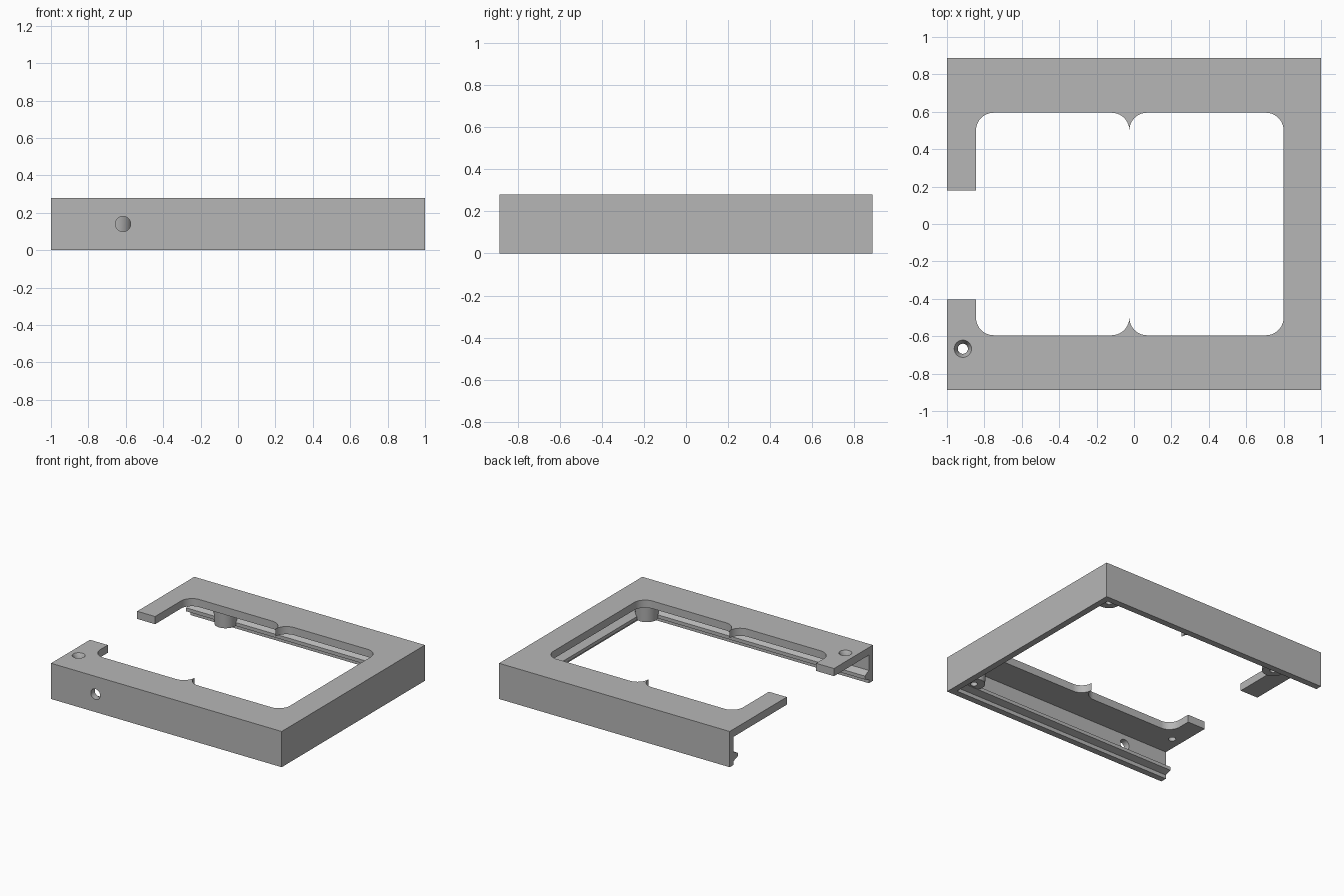
import bpy, bmesh, math
from mathutils import Matrix

cube = bpy.data.objects.get("Cube")
if cube:
    bpy.data.objects.remove(cube, do_unlink=True)

HALF_Y = 0.887
TOP, UNDER = 0.28, 0.22

grey = bpy.data.materials.new("plain grey")
grey.use_nodes = True
grey.diffuse_color = (0.47, 0.47, 0.47, 1)
grey.node_tree.nodes["Principled BSDF"].inputs["Base Color"].default_value = grey.diffuse_color


def finish(name, bm):
    bmesh.ops.recalc_face_normals(bm, faces=bm.faces)
    mesh = bpy.data.meshes.new(name)
    bm.to_mesh(mesh)
    bm.free()
    mesh.materials.append(grey)
    obj = bpy.data.objects.new(name, mesh)
    bpy.context.collection.objects.link(obj)
    return obj


def select(obj):
    bpy.ops.object.select_all(action='DESELECT')
    obj.select_set(True)
    bpy.context.view_layer.objects.active = obj


def smooth(obj):
    select(obj)
    bpy.ops.object.shade_smooth_by_angle(angle=math.radians(35))


def cone(name, r_low, r_high, centre, depth, axis='Z'):
    bm = bmesh.new()
    turn = Matrix.Rotation(math.pi / 2, 4, 'X') if axis == 'Y' else Matrix()
    bmesh.ops.create_cone(bm, cap_ends=True, segments=40, radius1=r_low, radius2=r_high,
                          depth=depth, matrix=Matrix.Translation(centre) @ turn)
    return finish(name, bm)


def cut(obj, cutter):
    cutter.hide_render = True
    select(obj)
    mod = obj.modifiers.new("cut", 'BOOLEAN')
    mod.operation, mod.solver, mod.object = 'DIFFERENCE', 'EXACT', cutter
    bpy.ops.object.modifier_apply(modifier=mod.name)
    bpy.data.objects.remove(cutter, do_unlink=True)


def arc(cx, cy, r, start, end, steps=10):
    angles = [math.radians(start + (end - start) * i / steps) for i in range(steps + 1)]
    return [(cx + r * math.cos(a), cy + r * math.sin(a)) for a in angles]


# Top plate: C-shaped outline whose opening is two rounded bays meeting in cusps
R, LEFT, MID, RIGHT, BAY = 0.095, -0.845, -0.025, 0.8, 0.595
low, high = -BAY + R, BAY - R
outline = [(-1, -0.405), (-1, -HALF_Y), (1, -HALF_Y), (1, HALF_Y), (-1, HALF_Y), (-1, 0.18), (LEFT, 0.18)]
outline += arc(LEFT + R, high, R, 180, 90)
outline += arc(MID - R, high, R, 90, 0)
outline += arc(MID + R, high, R, 180, 90)[1:]
outline += arc(RIGHT - R, high, R, 90, 0)
outline += arc(RIGHT - R, low, R, 0, -90)
outline += arc(MID + R, low, R, 270, 180)
outline += arc(MID - R, low, R, 0, -90)[1:]
outline += arc(LEFT + R, low, R, 270, 180)
outline.append((LEFT, -0.405))

bm = bmesh.new()
face = bm.faces.new([bm.verts.new((x, y, UNDER)) for x, y in outline])
grown = bmesh.ops.extrude_face_region(bm, geom=[face], use_keep_orig=True)
bmesh.ops.translate(bm, vec=(0, 0, TOP - UNDER),
                    verts=[v for v in grown["geom"] if isinstance(v, bmesh.types.BMVert)])
plate = finish("top_plate", bm)
cut(plate, cone("screw_hole_cutter", 0.027, 0.027, (-0.915, -0.667, 0.25), 0.2))
cut(plate, cone("countersink_cutter", 0.025, 0.049, (-0.915, -0.667, 0.263), 0.044))
smooth(plate)

# Skirt: wall and snap ridge section (inset, height) swept round three sides
section = [(0, 0), (0.05, 0), (0.05, 0.03), (0.1, 0.048), (0.1, 0.075), (0.05, 0.1), (0.05, UNDER), (0, UNDER)]
bm = bmesh.new()
rings = []
for end_x, side in ((-1, -1), (1, -1), (1, 1), (-1, 1)):
    rings.append([bm.verts.new((end_x - (d if end_x > 0 else 0), side * (HALF_Y - d), z))
                  for d, z in section])
for a, b in zip(rings, rings[1:]):
    for i in range(len(section)):
        j = (i + 1) % len(section)
        bm.faces.new((a[i], a[j], b[j], b[i]))
bm.faces.new(rings[0])
bm.faces.new(rings[-1])
skirt = finish("side_walls", bm)
cut(skirt, cone("cable_hole_cutter", 0.041, 0.041, (-0.615, -HALF_Y, 0.14), 0.25, 'Y'))
smooth(skirt)

# Tapered screw posts under the plate
for name, x, y in (("back_right_post", -0.65, 0.775),
                   ("back_left_post", 0.875, 0.765),
                   ("front_left_post", 0.865, -0.75)):
    post = cone(name, 0.08, 0.09, (x, y, 0.14), 0.18)
    cut(post, cone("pilot_cutter", 0.025, 0.025, (x, y, 0.1), 0.16))
    smooth(post)
